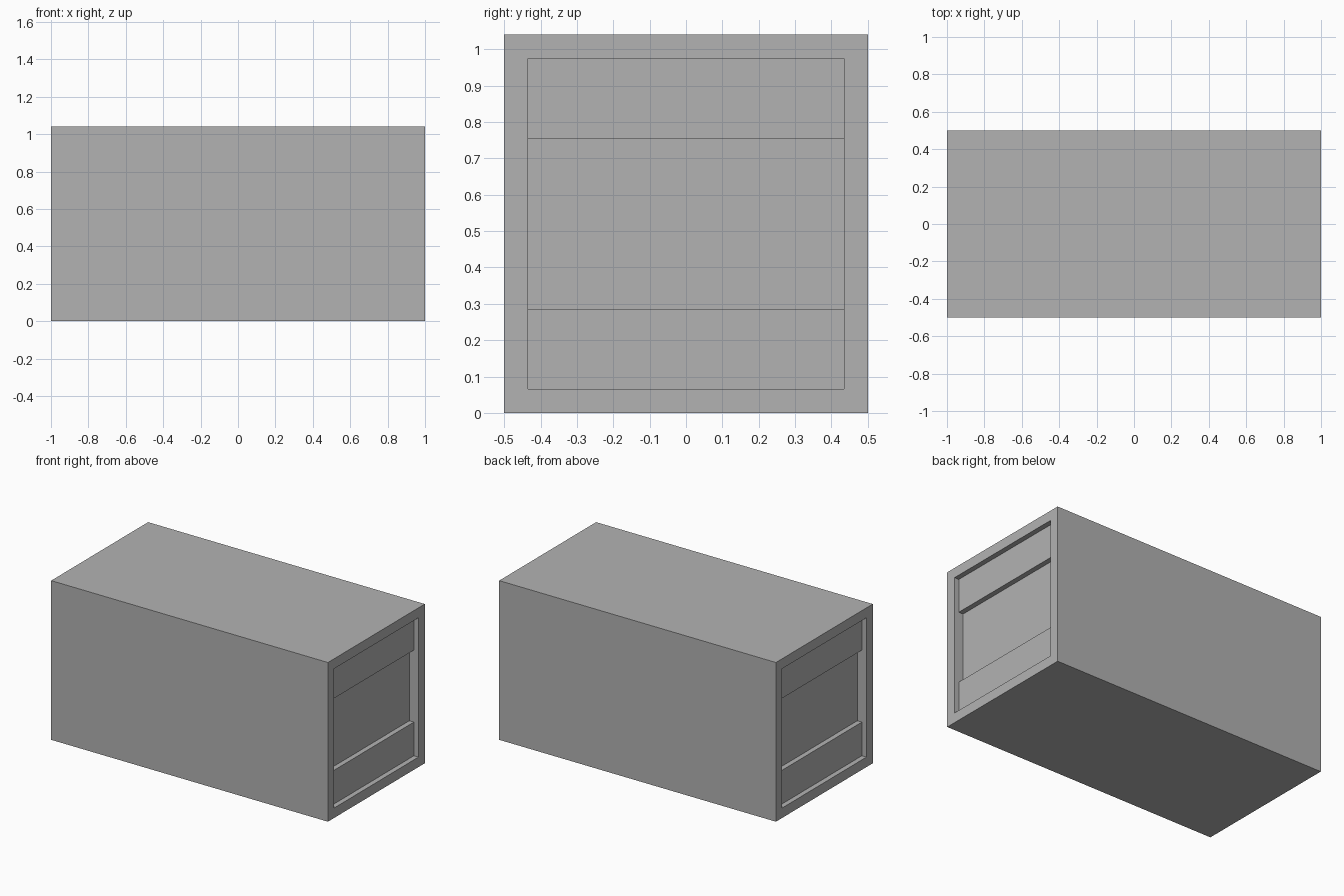
import bpy
import bmesh
from mathutils import Vector

cube = bpy.data.objects.get("Cube")
if cube:
    bpy.data.objects.remove(cube, do_unlink=True)

LENGTH, WIDTH, HEIGHT = 2.0, 1.0, 1.04
RIM = 0.092              # border around each end opening
STEP = 0.033             # depth of each recess step
SILL, LINTEL = 0.285, 0.755

grey = bpy.data.materials.new("plain grey")
grey.use_nodes = True
grey.diffuse_color = (0.448, 0.448, 0.448, 1)
grey.node_tree.nodes["Principled BSDF"].inputs["Base Color"].default_value = grey.diffuse_color


def push_in(bm, face, direction):
    """Extrude one face inward by a single step and return the moved face."""
    moved = bmesh.ops.extrude_discrete_faces(bm, faces=[face])["faces"][0]
    bmesh.ops.translate(bm, verts=moved.verts, vec=direction * STEP)
    return moved


# Main box
bm = bmesh.new()
bmesh.ops.create_cube(bm, size=1)
bmesh.ops.scale(bm, verts=bm.verts, vec=(LENGTH, WIDTH, HEIGHT))
bmesh.ops.translate(bm, verts=bm.verts, vec=(0, 0, HEIGHT / 2))
bm.normal_update()

# Recessed ends, each with a deeper middle band between two flat panels
for side in (-1, 1):
    inward = Vector((-side, 0, 0))
    end = next(f for f in bm.faces if f.normal.x * side > 0.9)
    bmesh.ops.inset_individual(bm, faces=[end], thickness=RIM)
    panel = push_in(bm, end, inward)
    panel_x = panel.calc_center_median().x
    bands = [panel]
    for z in (SILL, LINTEL):
        edges = {e for f in bands for e in f.edges}
        verts = {v for f in bands for v in f.verts}
        bmesh.ops.bisect_plane(bm, geom=bands + list(edges) + list(verts),
                               plane_co=(0, 0, z), plane_no=(0, 0, 1))
        bands = [f for f in bm.faces
                 if all(abs(v.co.x - panel_x) < 0.001 for v in f.verts)]
    middle = next(f for f in bands if SILL < f.calc_center_median().z < LINTEL)
    push_in(bm, middle, inward)
    bm.normal_update()

bmesh.ops.recalc_face_normals(bm, faces=bm.faces)
mesh = bpy.data.meshes.new("recessed_box")
bm.to_mesh(mesh)
bm.free()
mesh.materials.append(grey)
bpy.context.collection.objects.link(bpy.data.objects.new("recessed_box", mesh))
